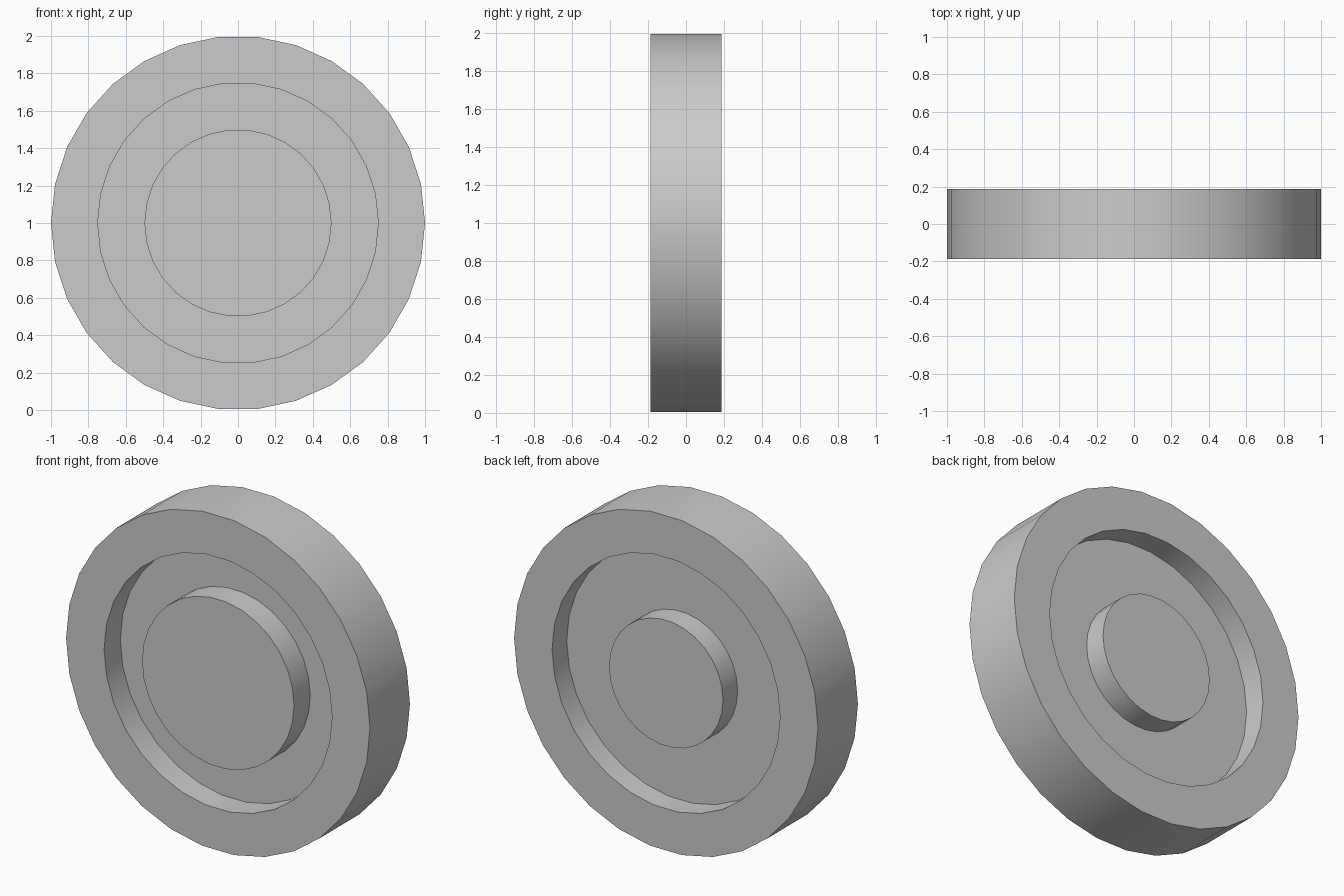
import bpy, bmesh
from math import cos, sin, pi, radians

if "Cube" in bpy.data.objects:
    bpy.data.objects.remove(bpy.data.objects["Cube"])

SIDES = 30
HALF = 0.1875          # half the wheel's thickness
FRONT_FLOOR = -0.035   # floor of the front groove
BACK_FLOOR = 0.05      # floor of the back groove

# Profile (radius, y) from the front hub face around the rim to the back hub face
profile = [
    (0.5, -HALF), (0.5, FRONT_FLOOR), (0.75, FRONT_FLOOR), (0.75, -HALF),
    (1.0, -HALF), (1.0, HALF),
    (0.75, HALF), (0.75, BACK_FLOOR), (0.375, BACK_FLOOR), (0.375, HALF),
]

# Wheel: spin the profile about the y axis, then cap both hubs
bm = bmesh.new()
rings = []
for radius, y in profile:
    rings.append([bm.verts.new((radius * cos(2 * pi * i / SIDES), y,
                                1 + radius * sin(2 * pi * i / SIDES)))
                  for i in range(SIDES)])
for a, b in zip(rings, rings[1:]):
    for i in range(SIDES):
        j = (i + 1) % SIDES
        bm.faces.new((a[i], a[j], b[j], b[i]))
bm.faces.new(rings[0])
bm.faces.new(rings[-1])
bmesh.ops.recalc_face_normals(bm, faces=bm.faces)

mesh = bpy.data.meshes.new("wheel")
bm.to_mesh(mesh)
bm.free()
wheel = bpy.data.objects.new("wheel", mesh)
bpy.context.collection.objects.link(wheel)

# Smooth round walls with crisp rims
bpy.context.view_layer.objects.active = wheel
wheel.select_set(True)
bpy.ops.object.shade_smooth_by_angle(angle=radians(30))
